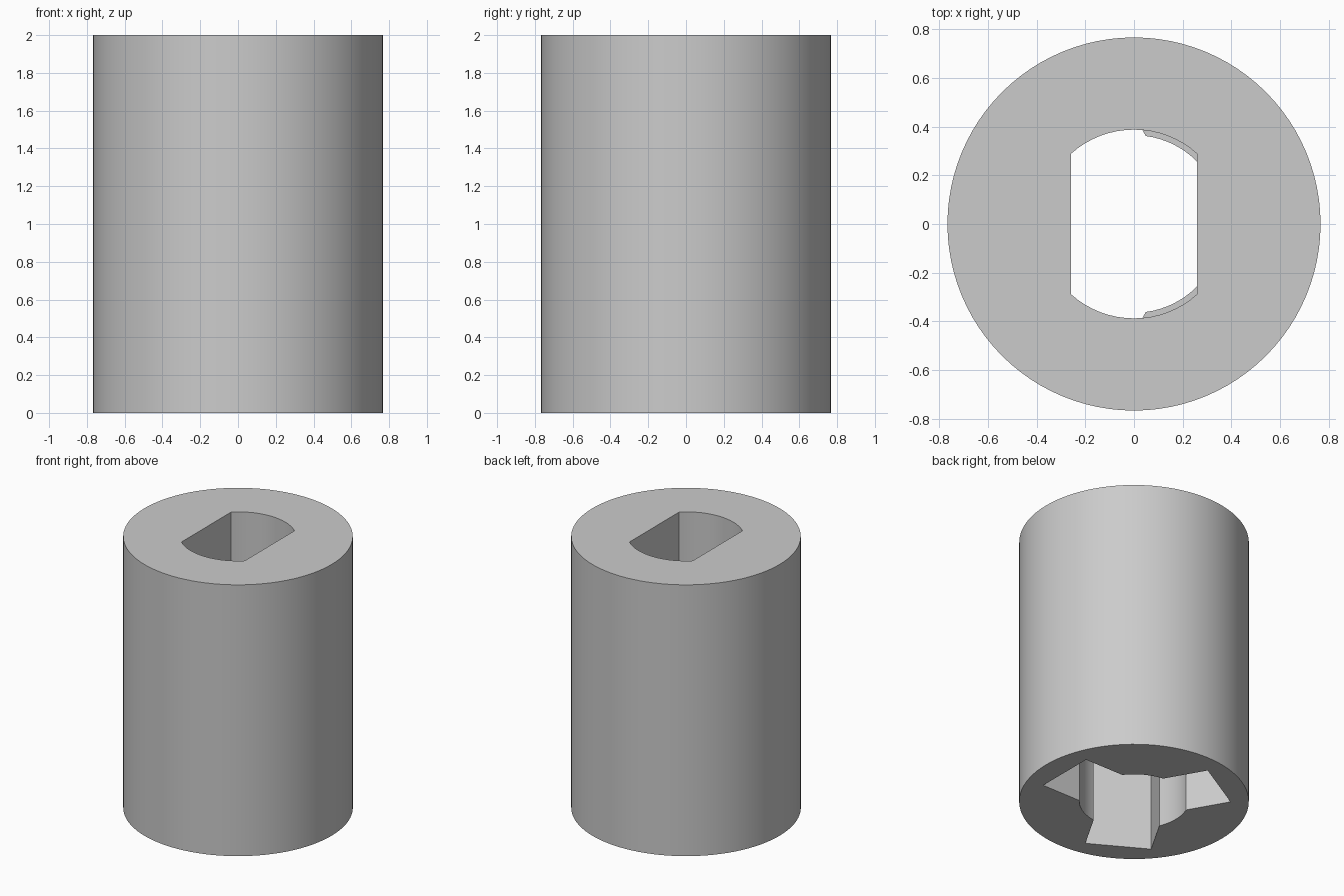
import bpy, bmesh
from math import sin, cos, asin, acos, pi, sqrt

if "Cube" in bpy.data.objects:
    bpy.data.objects.remove(bpy.data.objects["Cube"])

OUTER = 0.767    # outside radius
SEAM = 1.235     # height where the two bores meet

grey = bpy.data.materials.new("plain grey")
grey.use_nodes = True
colour = (0.6, 0.6, 0.6, 1)
grey.diffuse_color = colour
grey.node_tree.nodes["Principled BSDF"].inputs["Base Color"].default_value = colour


def arc(radius, start, end, steps):
    angles = [start + (end - start) * i / steps for i in range(steps + 1)]
    return [(radius * cos(a), radius * sin(a)) for a in angles]


def sleeve(name, bore, bottom, top):
    """Round sleeve with a bore of the given outline running through it."""
    bm = bmesh.new()
    edges = []
    for outline in (arc(OUTER, 0, 2 * pi, 96)[:-1], bore):
        verts = [bm.verts.new((x, y, bottom)) for x, y in outline]
        edges += [bm.edges.new((v, verts[i - 1])) for i, v in enumerate(verts)]
    bmesh.ops.triangle_fill(bm, edges=edges, use_beauty=True)
    result = bmesh.ops.extrude_face_region(bm, geom=bm.faces[:], use_keep_orig=True)
    raised = [g for g in result["geom"] if isinstance(g, bmesh.types.BMVert)]
    bmesh.ops.translate(bm, verts=raised, vec=(0, 0, top - bottom))
    bmesh.ops.recalc_face_normals(bm, faces=bm.faces[:])
    mesh = bpy.data.meshes.new(name)
    bm.to_mesh(mesh)
    bm.free()
    mesh.materials.append(grey)
    ob = bpy.data.objects.new(name, mesh)
    bpy.context.collection.objects.link(ob)
    bpy.ops.object.select_all(action="DESELECT")
    ob.select_set(True)
    bpy.context.view_layer.objects.active = ob
    bpy.ops.object.shade_smooth_by_angle()
    return ob


# Upper bore: round with two flat sides
radius, flat = 0.388, 0.258
a = acos(flat / radius)
double_flat = arc(radius, a, pi - a, 16) + arc(radius, pi + a, 2 * pi - a, 16)

# Lower bore: round with three square-ended slots
radius, half, reach = 0.365, 0.223, 0.605
a = asin(half / radius)
three_slot = []
for i in range(3):
    turn = i * 2 * pi / 3
    c, s = cos(turn), sin(turn)
    for side in (-half, half):
        three_slot.append((reach * c - side * s, reach * s + side * c))
    three_slot += arc(radius, turn + a, turn + 2 * pi / 3 - a, 10)

sleeve("lower_sleeve", three_slot, 0, SEAM)
sleeve("upper_sleeve", double_flat, SEAM, 2)
